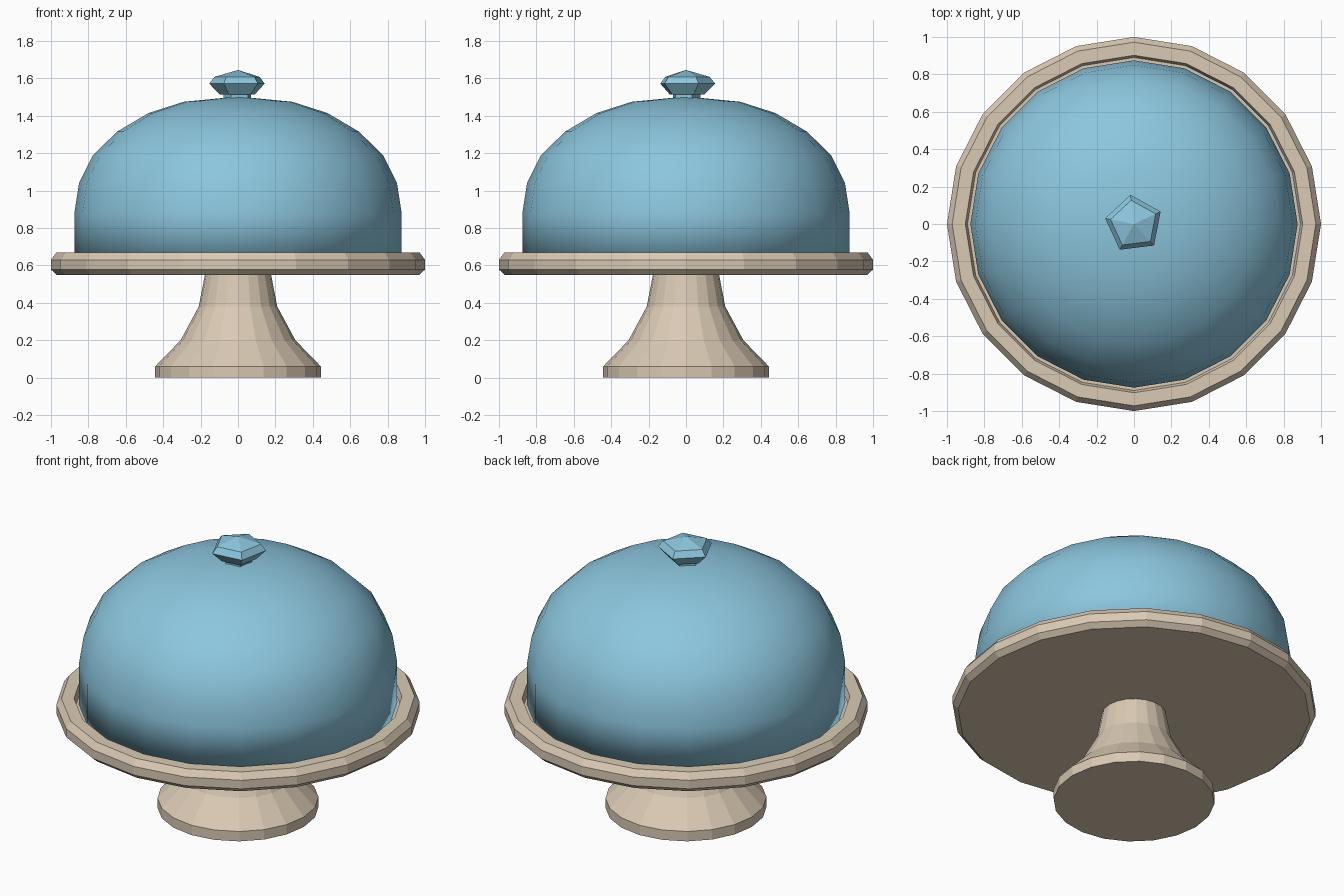
import bpy
import bmesh
from math import cos, sin, pi, radians

cube = bpy.data.objects.get("Cube")
if cube:
    bpy.data.objects.remove(cube, do_unlink=True)


def make_material(name, rgb):
    mat = bpy.data.materials.new(name)
    mat.use_nodes = True
    mat.diffuse_color = (*rgb, 1)
    mat.node_tree.nodes["Principled BSDF"].inputs["Base Color"].default_value = (*rgb, 1)
    return mat


def lathe(name, profile, sides, mat, turn=0.0, capped=True):
    """Revolve (radius, height) points about z; radius 0 makes a pole."""
    bm = bmesh.new()
    rings = []
    for r, z in profile:
        if r == 0:
            rings.append([bm.verts.new((0, 0, z))] * sides)
        else:
            angles = [turn + 2 * pi * i / sides for i in range(sides)]
            rings.append([bm.verts.new((r * cos(a), r * sin(a), z)) for a in angles])
    for low, high in zip(rings, rings[1:]):
        for i in range(sides):
            j = (i + 1) % sides
            # Repeated pole corners collapse, leaving a triangle
            corners = dict.fromkeys((low[i], low[j], high[j], high[i]))
            bm.faces.new(list(corners))
    if capped:
        for ring, (r, z) in ((rings[0], profile[0]), (rings[-1], profile[-1])):
            if r > 0:
                bm.faces.new(ring)
    bmesh.ops.recalc_face_normals(bm, faces=bm.faces)
    mesh = bpy.data.meshes.new(name)
    bm.to_mesh(mesh)
    bm.free()
    mesh.materials.append(mat)
    obj = bpy.data.objects.new(name, mesh)
    bpy.context.collection.objects.link(obj)
    return obj


beige = make_material("warm beige", (0.70, 0.59, 0.456))
blue = make_material("soft blue", (0.262, 0.565, 0.73))

# Flared pedestal
lathe("pedestal", [(0.443, 0), (0.443, 0.06), (0.307, 0.2), (0.21, 0.38), (0.175, 0.56)],
      20, beige)

# Plate with chamfered rim and recessed floor
lathe("plate", [(0.97, 0.55), (1, 0.578), (1, 0.63), (0.972, 0.668), (0.902, 0.668),
                (0.89, 0.63)], 20, beige)

# Hollow dome cover, open underneath
dome = lathe("dome_cover", [(0.875, 0.632), (0.875, 0.88), (0.85, 1.04), (0.775, 1.19),
                            (0.647, 1.315), (0.478, 1.415), (0.29, 1.475), (0, 1.503)],
             20, blue, capped=False)
wall = dome.modifiers.new("wall", "SOLIDIFY")
wall.thickness = 0.02
wall.offset = -1
bpy.ops.object.select_all(action="DESELECT")
dome.select_set(True)
bpy.context.view_layer.objects.active = dome
bpy.ops.object.shade_smooth_by_angle(angle=radians(40))

# Five-sided faceted knob on a short neck
lathe("knob", [(0.078, 1.49), (0.078, 1.513), (0.1, 1.515), (0.157, 1.572),
               (0.128, 1.608), (0, 1.645)], 5, blue, radians(25))
